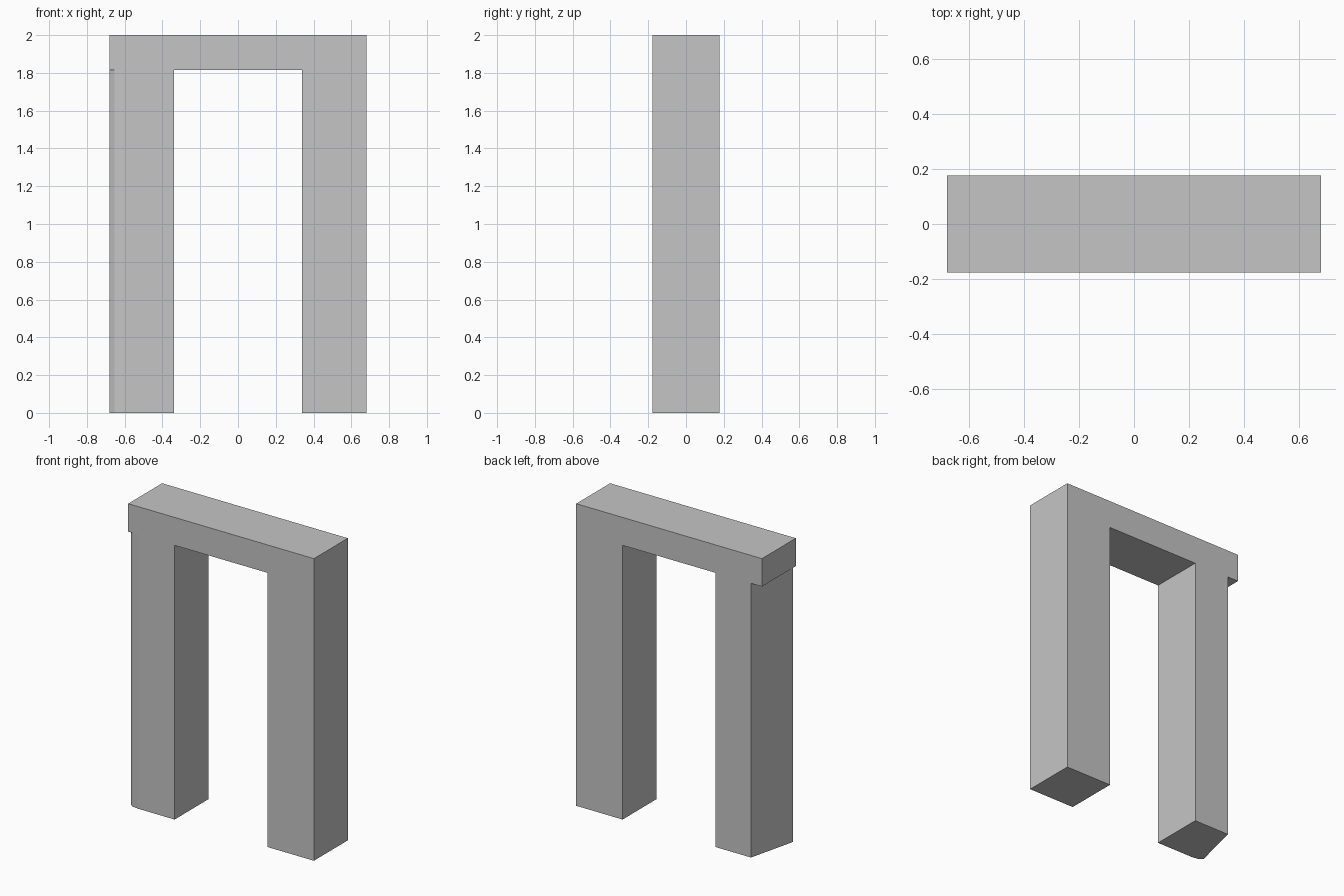
import bpy
import bmesh

HALF_W, HALF_D = 0.68, 0.177   # overall half width and half depth
INNER = 0.34                   # half width of the opening
LINTEL_Z, TOP = 1.815, 2.0

cube = bpy.data.objects.get("Cube")
if cube:
    bpy.data.objects.remove(cube, do_unlink=True)

# Single stone grey
grey = bpy.data.materials.new("stone_grey")
colour = (0.56, 0.56, 0.56, 1)
grey.diffuse_color = colour
grey.use_nodes = True
grey.node_tree.nodes["Principled BSDF"].inputs["Base Color"].default_value = colour


def prism(name, outline, z0, z1):
    """Extrude a plan outline upward from z0 to z1."""
    bm = bmesh.new()
    base = bm.faces.new([bm.verts.new((x, y, z0)) for x, y in outline])
    grown = bmesh.ops.extrude_face_region(bm, geom=[base], use_keep_orig=True)
    for v in grown["geom"]:
        if isinstance(v, bmesh.types.BMVert):
            v.co.z = z1
    bmesh.ops.recalc_face_normals(bm, faces=bm.faces)
    mesh = bpy.data.meshes.new(name)
    bm.to_mesh(mesh)
    bm.free()
    mesh.materials.append(grey)
    obj = bpy.data.objects.new(name, mesh)
    bpy.context.collection.objects.link(obj)
    return obj


def rectangle(x0, x1):
    return [(x0, -HALF_D), (x1, -HALF_D), (x1, HALF_D), (x0, HALF_D)]


# Beam across the top
prism("lintel", rectangle(-HALF_W, HALF_W), LINTEL_Z, TOP)

# Square post
prism("left_post", rectangle(INNER, HALF_W), 0, LINTEL_Z)

# Post with a tapered outer side and an eased front corner
prism("right_post", [
    (-INNER, HALF_D), (-0.60, HALF_D),
    (-HALF_W, -0.15), (-0.655, -0.17), (-0.61, -HALF_D),
    (-INNER, -HALF_D),
], 0, LINTEL_Z)
